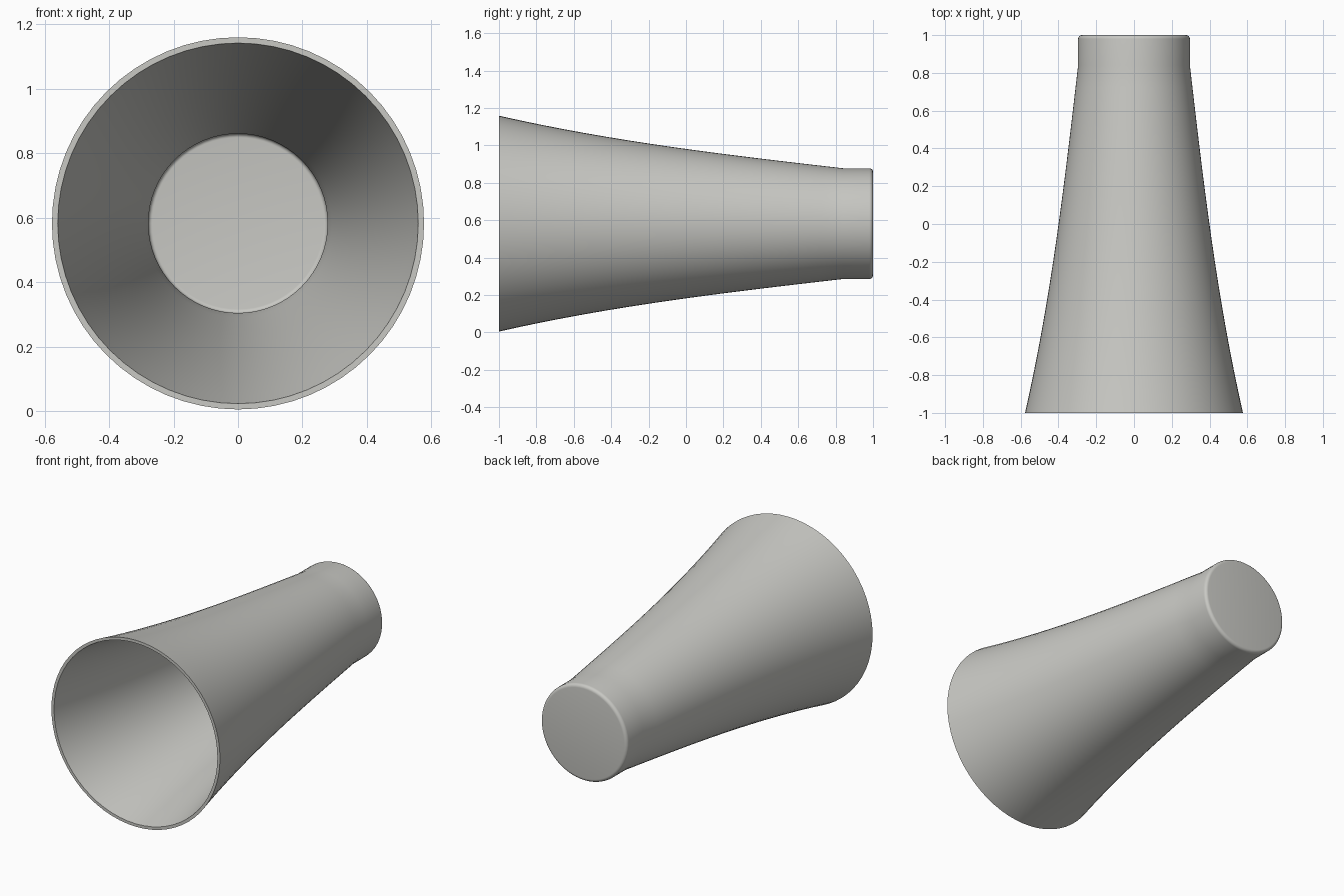
import bpy, bmesh, math

if "Cube" in bpy.data.objects:
    bpy.data.objects.remove(bpy.data.objects["Cube"], do_unlink=True)

SIDES = 64
CENTRE_Z = 0.582
WALL = 0.018

grey = bpy.data.materials.new("light warm grey")
grey.use_nodes = True
colour = (0.58, 0.58, 0.55, 1)
grey.diffuse_color = colour
grey.node_tree.nodes["Principled BSDF"].inputs["Base Color"].default_value = colour


def flare(y):
    """Outer radius of the flared wall, steepening towards the mouth."""
    t = (0.84 - y) / 1.84
    return 0.296 + 0.212 * t + 0.069 * t ** 3


def rounded_end(radius, y_end, fillet, steps=5):
    """Quarter-round from the neck wall to the flat end."""
    arc = [math.pi / 2 * i / steps for i in range(steps + 1)]
    return [(radius - fillet + fillet * math.cos(a), y_end - fillet + fillet * math.sin(a))
            for a in arc]


def lathe(name, profile):
    """Spin (radius, y) points about the y axis; zero radius closes with a pole."""
    bm = bmesh.new()
    rings = []
    for r, y in profile:
        if r == 0:
            rings.append([bm.verts.new((0, y, CENTRE_Z))] * SIDES)
            continue
        angles = [math.tau * i / SIDES for i in range(SIDES)]
        rings.append([bm.verts.new((r * math.cos(a), y, CENTRE_Z + r * math.sin(a)))
                      for a in angles])
    for a, b in zip(rings, rings[1:]):
        for i in range(SIDES):
            j = (i + 1) % SIDES
            bm.faces.new(dict.fromkeys((a[i], a[j], b[j], b[i])))
    bmesh.ops.recalc_face_normals(bm, faces=bm.faces)
    mesh = bpy.data.meshes.new(name)
    bm.to_mesh(mesh)
    bm.free()
    mesh.materials.append(grey)
    obj = bpy.data.objects.new(name, mesh)
    bpy.context.collection.objects.link(obj)
    return obj


# Flared outer wall, then straight neck with a rounded closed end
stations = [-1 + 1.84 * i / 16 for i in range(17)]
outer = [(flare(y), y) for y in stations] + rounded_end(0.296, 1.0, 0.02)
# Hollow inside, following the outer wall from the floor back to the mouth
inner = [(flare(y) - WALL, y) for y in stations] + rounded_end(0.296 - WALL, 1 - WALL, 0.012)

horn = lathe("flared_horn", [(0, 1.0)] + outer[::-1] + inner + [(0, 1 - WALL)])

# Smooth walls with crisp rim and ends
bpy.ops.object.select_all(action="DESELECT")
horn.select_set(True)
bpy.context.view_layer.objects.active = horn
bpy.ops.object.shade_smooth_by_angle(angle=math.radians(30))
